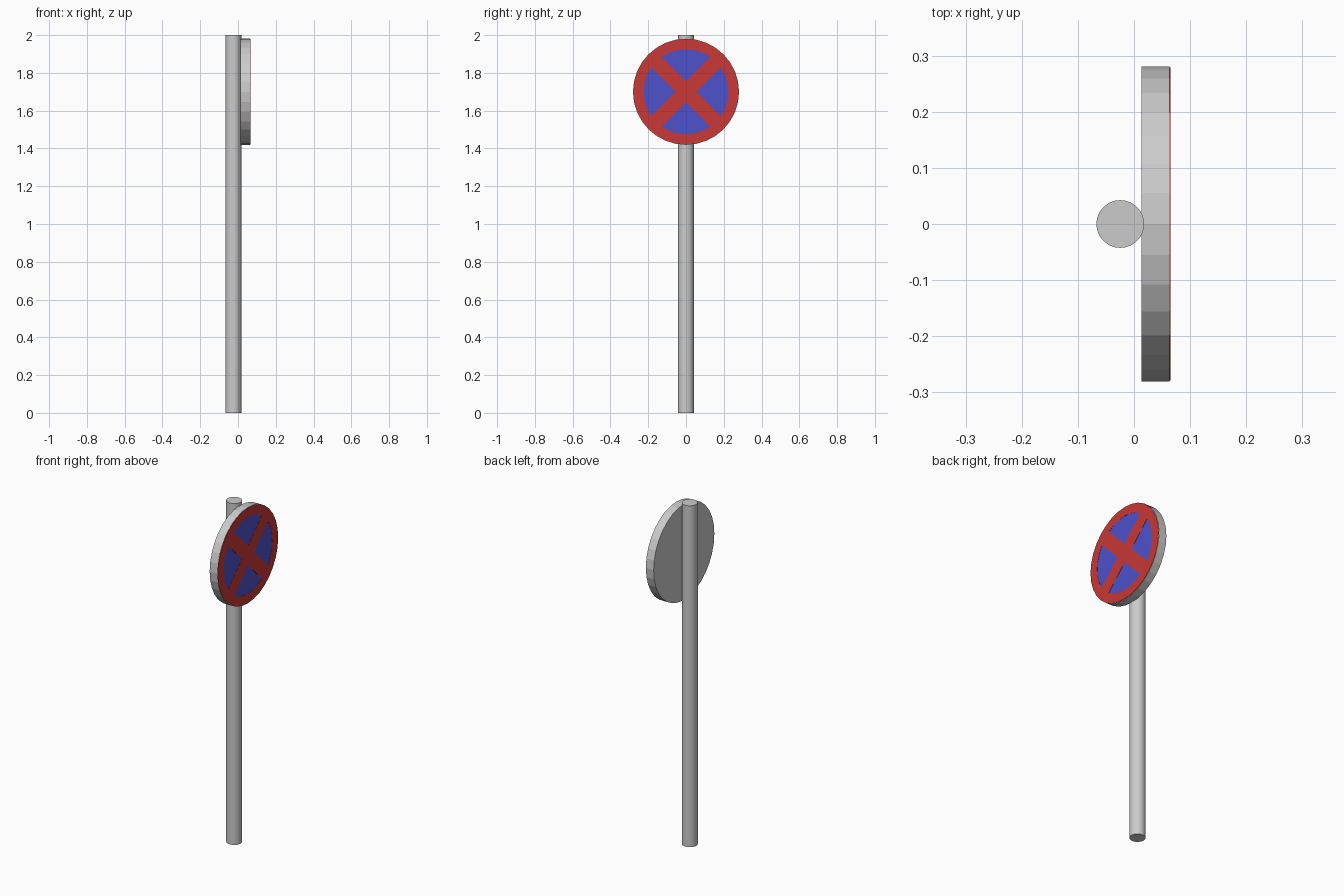
import bpy, bmesh
from math import pi, sin, cos

if "Cube" in bpy.data.objects:
    bpy.data.objects.remove(bpy.data.objects["Cube"])

SIGN_Z = 1.70
SIDES = 32


def colour(name, rgb):
    m = bpy.data.materials.new(name)
    m.diffuse_color = (*rgb, 1)
    m.use_nodes = True
    m.node_tree.nodes["Principled BSDF"].inputs["Base Color"].default_value = m.diffuse_color
    return m


RED = colour("red", (0.58, 0.04, 0.035))
BLUE = colour("blue", (0.075, 0.085, 0.6))


def disc(name, x0, x1, radius, mat=None):
    """Flat-sided disc whose axis runs along x."""
    bpy.ops.mesh.primitive_cylinder_add(vertices=SIDES, radius=radius, depth=x1 - x0,
                                        location=((x0 + x1) / 2, 0, SIGN_Z),
                                        rotation=(0, pi / 2, 0))
    ob = bpy.context.object
    ob.name = name
    if mat:
        ob.data.materials.append(mat)
    return ob


def ring(name, x0, x1, outer, inner, mat):
    """Rectangular profile swept round the x axis."""
    bm = bmesh.new()
    profile = [(x0, outer), (x1, outer), (x1, inner), (x0, inner)]
    loops = []
    for i in range(SIDES):
        a = 2 * pi * i / SIDES
        loops.append([bm.verts.new((x, r * cos(a), r * sin(a))) for x, r in profile])
    for i in range(SIDES):
        p, q = loops[i], loops[(i + 1) % SIDES]
        for j in range(4):
            k = (j + 1) % 4
            bm.faces.new((p[j], p[k], q[k], q[j]))
    bmesh.ops.recalc_face_normals(bm, faces=bm.faces)
    me = bpy.data.meshes.new(name)
    bm.to_mesh(me)
    bm.free()
    me.materials.append(mat)
    ob = bpy.data.objects.new(name, me)
    ob.location.z = SIGN_Z
    bpy.context.collection.objects.link(ob)


# Round post
bpy.ops.mesh.primitive_cylinder_add(vertices=32, radius=0.0425, depth=2, location=(-0.0245, 0, 1))
bpy.context.object.name = "post"
bpy.ops.object.shade_smooth_by_angle()

# Grey sign body, blue face and red border
disc("sign_body", 0.013, 0.063, 0.281)
disc("blue_face", 0.062, 0.064, 0.235, BLUE)
ring("red_border", 0.062, 0.065, 0.279, 0.225, RED)

# Crossed red bars
for side, angle in (("rising", pi / 4), ("falling", -pi / 4)):
    bpy.ops.mesh.primitive_cube_add(size=1, location=(0.0635, 0, SIGN_Z), rotation=(angle, 0, 0))
    bar = bpy.context.object
    bar.name = side + "_bar"
    bar.scale = (0.003, 0.48, 0.08)
    bar.data.materials.append(RED)
